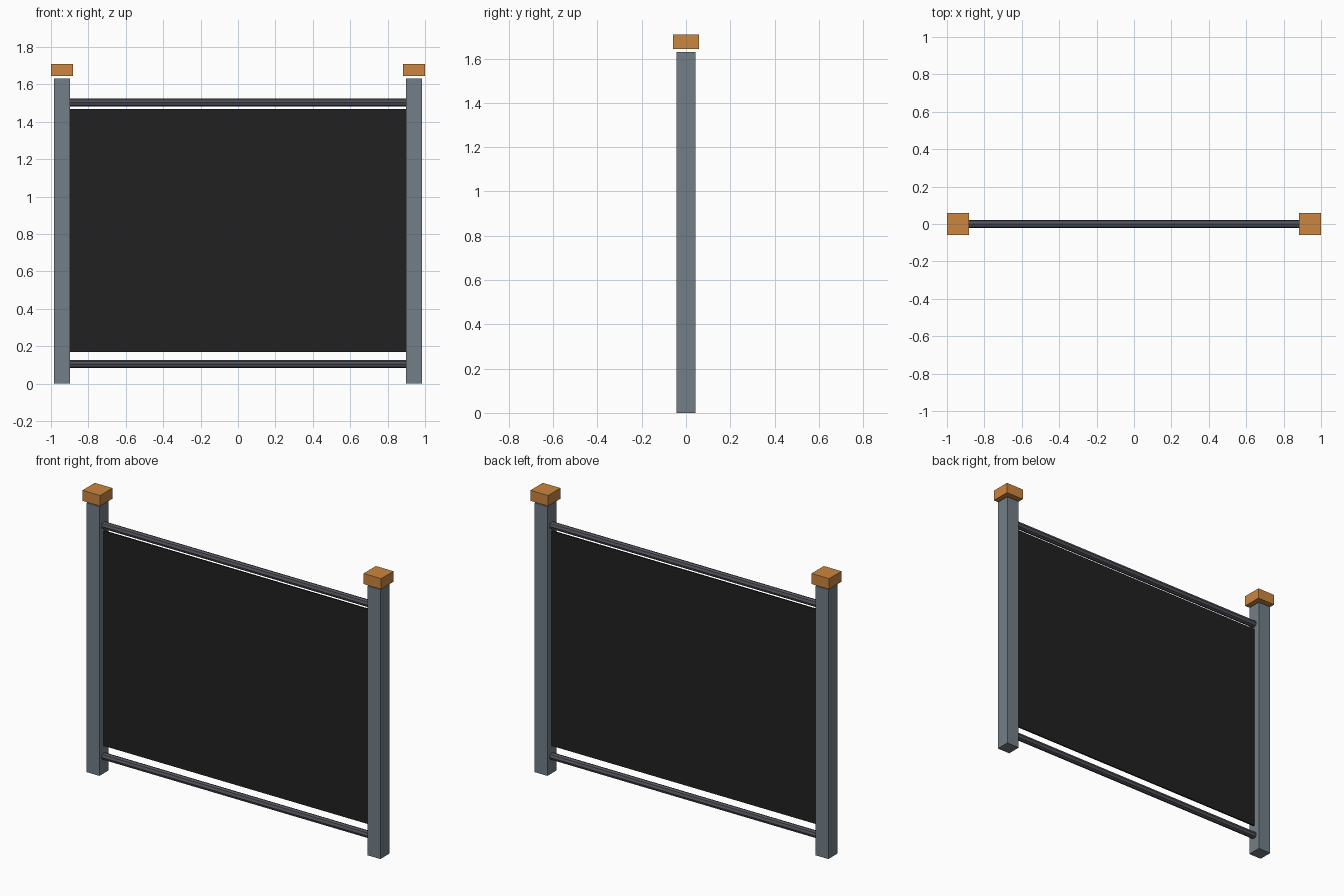
import bpy
import math

if "Cube" in bpy.data.objects:
    bpy.data.objects.remove(bpy.data.objects["Cube"], do_unlink=True)


def material(name, rgb):
    mat = bpy.data.materials.new(name)
    mat.use_nodes = True
    mat.diffuse_color = (*rgb, 1)
    mat.node_tree.nodes["Principled BSDF"].inputs["Base Color"].default_value = (*rgb, 1)
    return mat


steel = material("blue grey steel", (0.17, 0.21, 0.24))
rail_grey = material("dark grey rail", (0.085, 0.09, 0.105))
fabric = material("black fabric", (0.015, 0.015, 0.015))
wood = material("orange wood", (0.60, 0.24, 0.05))


def box(name, center, size, mat):
    bpy.ops.mesh.primitive_cube_add(size=1, location=center)
    obj = bpy.context.object
    obj.name = name
    obj.scale = size
    bpy.ops.object.transform_apply(location=False, rotation=False, scale=True)
    obj.data.materials.append(mat)


def rail(name, z):
    bpy.ops.mesh.primitive_cylinder_add(vertices=8, radius=0.0213, depth=1.8,
                                        location=(0, 0, z), rotation=(0, math.pi / 2, 0))
    obj = bpy.context.object
    obj.name = name
    obj.data.materials.append(rail_grey)


# Square posts with floating caps
for side, sign in (("left", 1), ("right", -1)):
    box(side + "_post", (sign * 0.941, 0, 0.815), (0.085, 0.085, 1.63), steel)
    box(side + "_post_cap", (sign * 0.941, 0, 1.676), (0.118, 0.118, 0.064), wood)

# Octagonal rails between the posts
rail("top_rail", 1.502)
rail("bottom_rail", 0.104)

# Thin fabric screen
box("screen_panel", (0, 0, 0.818), (1.8, 0.01, 1.3), fabric)
